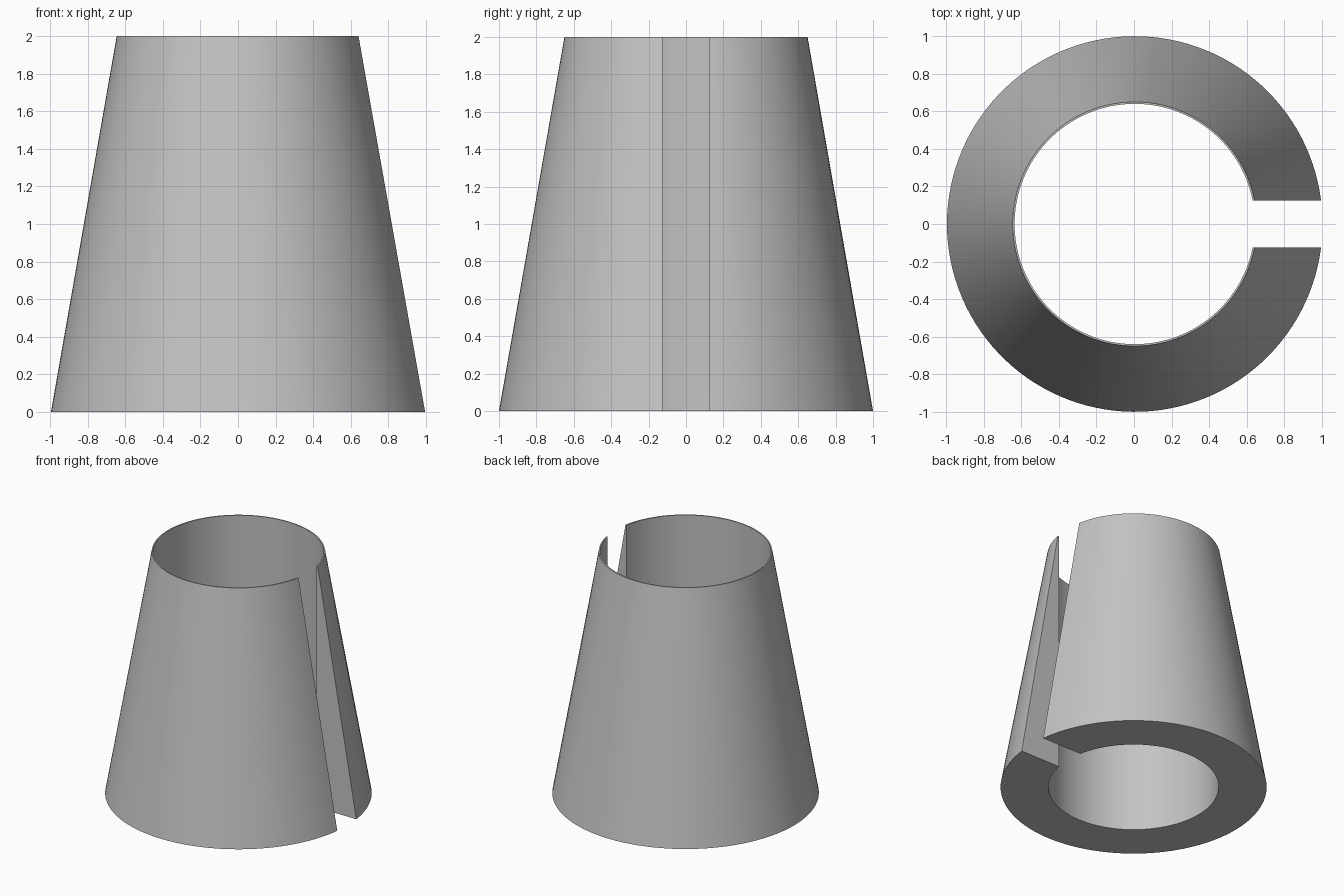
import bpy
import bmesh
from math import asin, cos, sin, pi, radians

cube = bpy.data.objects.get("Cube")
if cube:
    bpy.data.objects.remove(cube, do_unlink=True)

HEIGHT = 2.0
SLOT_HALF = 0.125
AXIS_X = 0.004
STEPS = 120

# Plain grey metal
grey = bpy.data.materials.new("grey metal")
grey.use_nodes = True
colour = (0.55, 0.55, 0.55, 1)
grey.diffuse_color = colour
grey.node_tree.nodes["Principled BSDF"].inputs["Base Color"].default_value = colour

# Wall section as (radius, height): straight bore, tapered outside
section = [(0.64, 0), (1.0, 0), (0.65, HEIGHT), (0.64, HEIGHT)]


def ring_point(radius, z, t):
    """Point at fraction t of the way round, from one slot wall to the other."""
    start = asin(SLOT_HALF / radius)
    angle = start + t * (2 * pi - 2 * start)
    return AXIS_X + radius * cos(angle), radius * sin(angle), z


# Sweep the section round the axis, leaving the slot open on the +x side
bm = bmesh.new()
rings = [[bm.verts.new(ring_point(r, z, i / STEPS)) for r, z in section]
         for i in range(STEPS + 1)]
for a, b in zip(rings, rings[1:]):
    for j in range(len(section)):
        k = (j + 1) % len(section)
        bm.faces.new((a[j], a[k], b[k], b[j]))

# Flat slot walls
bm.faces.new(rings[0])
bm.faces.new(rings[-1])
bmesh.ops.recalc_face_normals(bm, faces=bm.faces)

mesh = bpy.data.meshes.new("split_tapered_sleeve")
bm.to_mesh(mesh)
bm.free()
mesh.materials.append(grey)
sleeve = bpy.data.objects.new("split_tapered_sleeve", mesh)
bpy.context.collection.objects.link(sleeve)

# Smooth round surfaces with crisp rims and slot edges
bpy.ops.object.select_all(action="DESELECT")
sleeve.select_set(True)
bpy.context.view_layer.objects.active = sleeve
bpy.ops.object.shade_smooth_by_angle(angle=radians(30))
